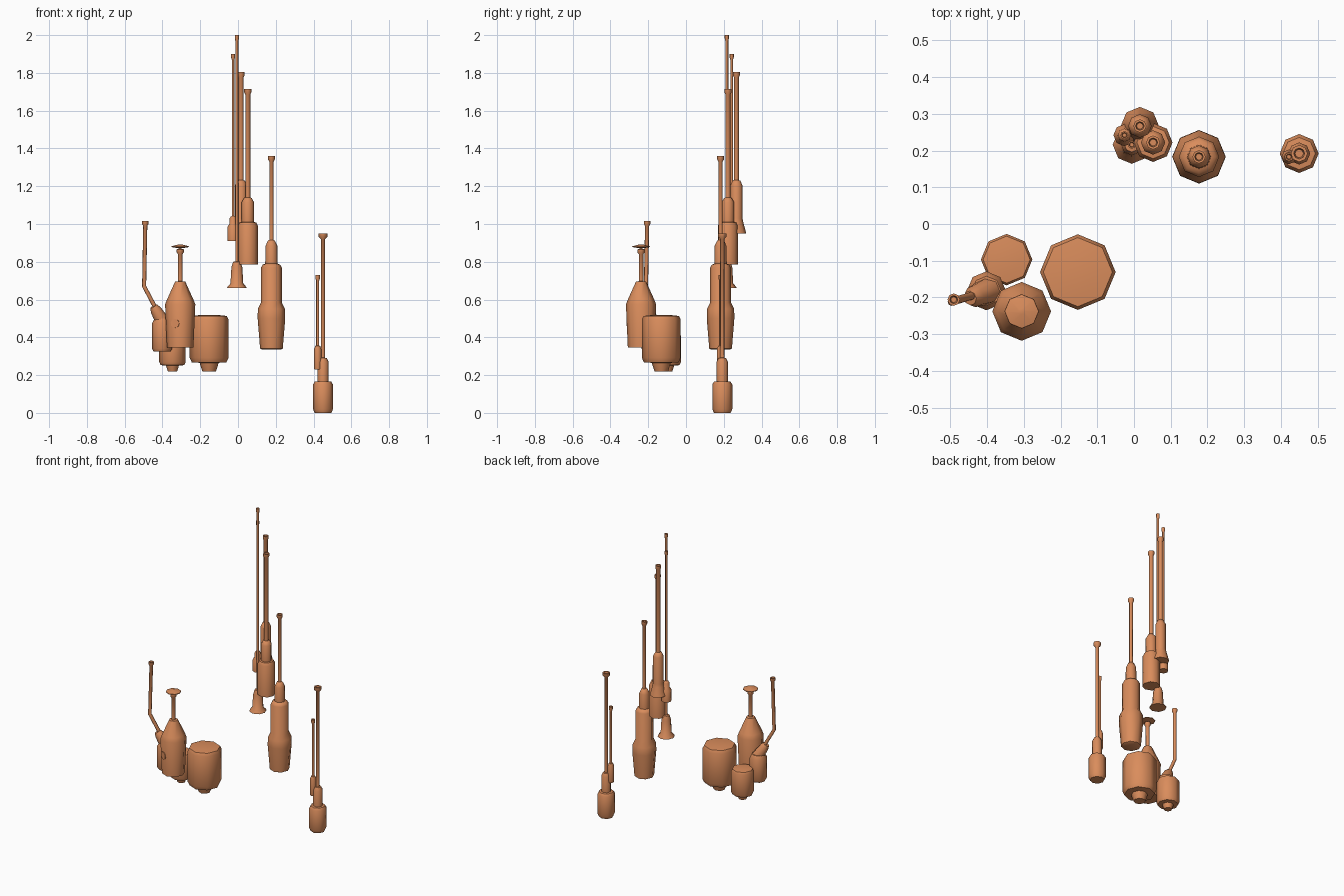
import bpy, bmesh, math
from mathutils import Vector

cube = bpy.data.objects.get("Cube")
if cube:
    bpy.data.objects.remove(cube, do_unlink=True)

copper = bpy.data.materials.new("copper_orange")
copper.use_nodes = True
COLOUR = (0.70, 0.265, 0.107, 1)
copper.diffuse_color = COLOUR
copper.node_tree.nodes["Principled BSDF"].inputs["Base Color"].default_value = COLOUR


def finish(name, bm):
    bmesh.ops.recalc_face_normals(bm, faces=bm.faces)
    mesh = bpy.data.meshes.new(name)
    bm.to_mesh(mesh)
    bm.free()
    mesh.materials.append(copper)
    obj = bpy.data.objects.new(name, mesh)
    bpy.context.collection.objects.link(obj)
    bpy.ops.object.select_all(action='DESELECT')
    obj.select_set(True)
    bpy.context.view_layer.objects.active = obj
    bpy.ops.object.shade_smooth_by_angle(angle=math.radians(50))
    return obj


def skin(name, rings):
    """Join rings of points into a closed tube."""
    bm = bmesh.new()
    loops = [[bm.verts.new(p) for p in ring] for ring in rings]
    for a, b in zip(loops, loops[1:]):
        for i in range(len(a)):
            j = (i + 1) % len(a)
            bm.faces.new((a[i], a[j], b[j], b[i]))
    bm.faces.new(loops[0])
    bm.faces.new(loops[-1])
    return finish(name, bm)


def ring(centre, radius, axis=(0, 0, 1), sides=8):
    turn = Vector((0, 0, 1)).rotation_difference(Vector(axis))
    steps = [2 * math.pi * i / sides for i in range(sides)]
    return [Vector(centre) + turn @ Vector((math.cos(t), math.sin(t), 0)) * radius
            for t in steps]


def lathe(name, x, y, profile):
    """Eight-sided turned part from (radius, height) pairs."""
    return skin(name, [ring((x, y, z), r) for r, z in profile])


def pipe(radius, collar, start, top):
    """Profile of a thin chimney pipe with a hollow flared collar."""
    return [(radius, start), (radius, top - 0.03), (collar, top - 0.018),
            (collar, top), (collar * 0.65, top), (collar * 0.5, top - 0.02)]


# Storage tanks with rounded rims and a drain nozzle
def tank(name, x, y, s):
    shape = [(.036, 0), (.046, .03), (.05, .045), (.092, .048), (.103, .072),
             (.103, .275), (.094, .293), (.05, .298)]
    lathe(name, x, y, [(r * s, .22 + z * s) for r, z in shape])


tank("large_tank", -.153, -.131, 1)
tank("small_tank", -.347, -.097, .68)

# Boiler with conical shoulder, vent pipe and rain cap
BX, BY = -.306, -.238
lathe("boiler", BX, BY, [(.07, .345), (.08, .575), (.069, .602), (.027, .695),
                         (.012, .697), (.012, .84), (.019, .85), (.019, .866),
                         (.008, .868), (.008, .88)])
lathe("boiler_rain_cap", BX, BY, [(.012, .872), (.047, .878), (.046, .882), (.008, .892)])

# Round port on one boiler face
angle = math.radians(247.5)
out = Vector((math.cos(angle), math.sin(angle), 0))
port = Vector((BX, BY, .474)) + out * .066
skin("boiler_port", [ring(port, .024, out, 12), ring(port + out * .008, .024, out, 12)])

# Side drum with a leaning neck and a bent exhaust
drum = Vector((-.402, -.182, 0))
lathe("side_drum", drum.x, drum.y, [(.045, .325), (.053, .34), (.053, .475), (.04, .5)])
neck_dir = Vector((-.5, -.2, .85)).normalized()
base = drum + Vector((.005, 0, .48))
skin("drum_neck", [ring(base, .038, neck_dir), ring(base + neck_dir * .075, .03, neck_dir),
                   ring(base + neck_dir * .1, .02, neck_dir)])
elbow = Vector((-.497, -.212, .67))
tip = Vector((-.491, -.206, 1.015))
lean = (elbow - base).normalized()
skin("drum_exhaust", [ring(base, .011, lean),
                      ring(elbow, .011, (lean + Vector((0, 0, 1))).normalized()),
                      ring(tip - Vector((0, 0, .025)), .011),
                      ring(tip - Vector((0, 0, .015)), .017),
                      ring(tip, .017), ring(tip, .011),
                      ring(tip - Vector((0, 0, .02)), .008)])

# Tall tapered chimney
lathe("tapered_chimney", .177, .183,
      [(.05, .335), (.06, .34), (.073, .5), (.072, .55), (.055, .585), (.055, .77),
       (.046, .785), (.033, .79), (.031, .885), (.018, .913)] + pipe(.011, .018, .915, 1.36))

# Lone twin chimney
lathe("twin_chimney_main", .45, .192,
      [(.044, 0), (.053, .02), (.053, .15), (.044, .165), (.03, .167),
       (.03, .27), (.02, .29)] + pipe(.011, .023, .292, .95))
lathe("twin_chimney_side", .422, .183,
      [(.018, .23), (.02, .24), (.02, .335), (.013, .355)] + pipe(.008, .012, .356, .73))

# Cluster of four slender chimneys
lathe("cluster_chimney_drum", .052, .222,
      [(.053, .785), (.053, .99), (.044, 1.008), (.033, 1.01), (.033, 1.115),
       (.02, 1.138)] + pipe(.013, .019, 1.14, 1.715))
lathe("cluster_chimney_back", .016, .267,
      [(.052, .95), (.05, .958), (.036, 1.01), (.032, 1.03), (.032, 1.205),
       (.02, 1.23)] + pipe(.013, .018, 1.232, 1.805))
lathe("cluster_chimney_tall", -.006, .216,
      [(.052, .66), (.05, .667), (.034, .685), (.029, .77), (.02, .8)]
      + pipe(.008, .011, .802, 2))
lathe("cluster_chimney_thin", -.026, .242,
      [(.03, .91), (.03, .985), (.02, 1.0), (.018, 1.03), (.012, 1.04)]
      + pipe(.007, .011, 1.042, 1.9))
